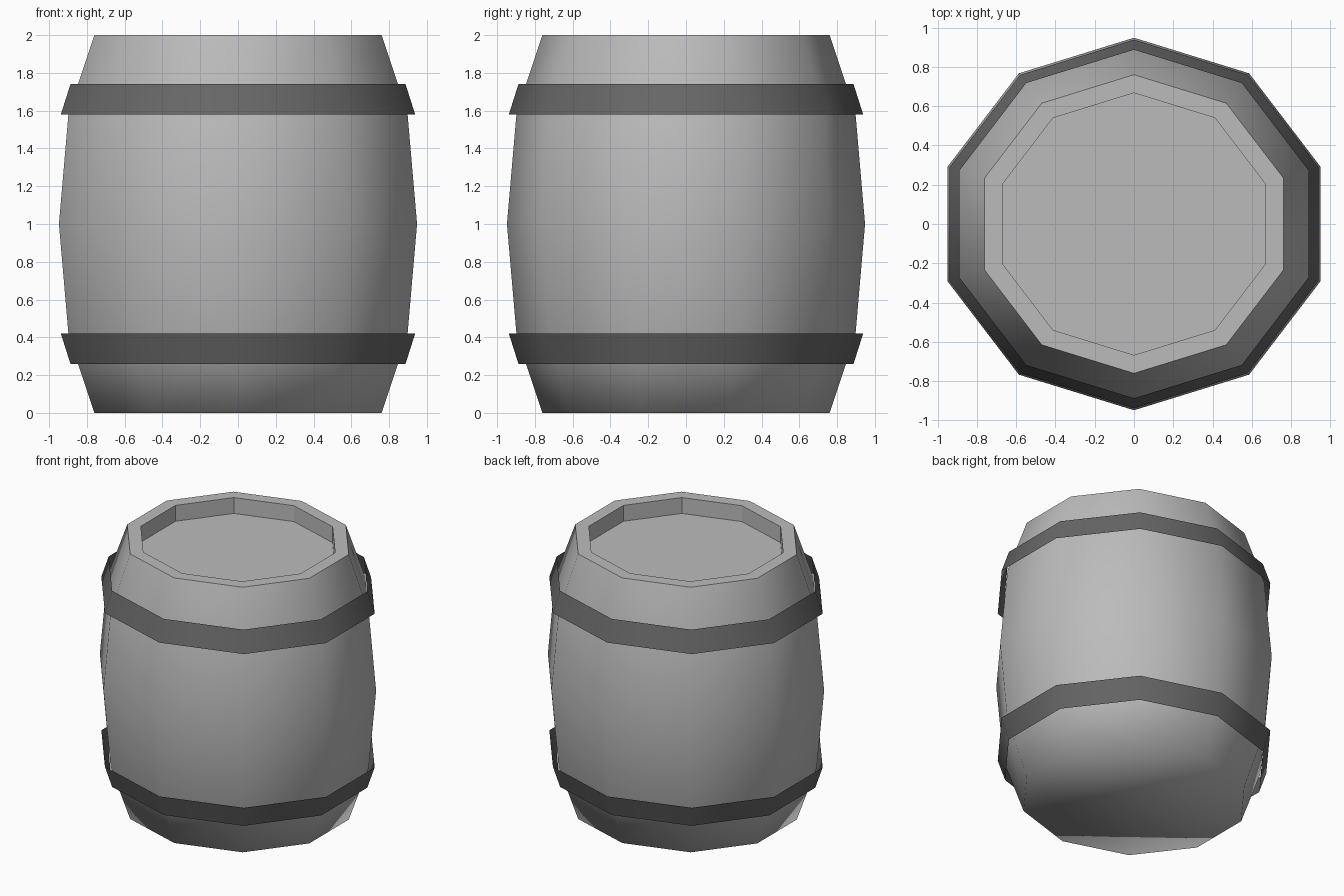
import bpy, bmesh, math

if "Cube" in bpy.data.objects:
    bpy.data.objects.remove(bpy.data.objects["Cube"])

SIDES = 10
Y_SCALE = 0.951                      # equal width and depth for a ten-sided outline
CORNER = math.cos(math.radians(18))  # half width -> corner radius


def material(name, value):
    m = bpy.data.materials.new(name)
    m.diffuse_color = (value, value, value, 1)
    m.use_nodes = True
    m.node_tree.nodes["Principled BSDF"].inputs["Base Color"].default_value = m.diffuse_color
    return m


def lathe(name, profile, mat, smooth_bands, cap_start=False, cap_end=False):
    """Revolve (half width, z) points, listed bottom to top on the outside."""
    bm = bmesh.new()
    rings = []
    for w, z in profile:
        r = w / CORNER
        ring = []
        for k in range(SIDES):
            a = math.radians(18 + 36 * k)
            ring.append(bm.verts.new((r * math.cos(a), r * math.sin(a) * Y_SCALE, z)))
        rings.append(ring)
    for i in range(len(rings) - 1):
        lo, hi = rings[i], rings[i + 1]
        for k in range(SIDES):
            n = (k + 1) % SIDES
            f = bm.faces.new((lo[k], lo[n], hi[n], hi[k]))
            f.smooth = i < smooth_bands
    if cap_start:
        bm.faces.new(rings[0][::-1]).smooth = True
    if cap_end:
        bm.faces.new(rings[-1])
    # keep the top rim crisp
    for e in bm.edges:
        if len(e.link_faces) == 2 and not all(f.smooth for f in e.link_faces):
            e.smooth = False
    me = bpy.data.meshes.new(name)
    bm.to_mesh(me)
    bm.free()
    me.materials.append(mat)
    ob = bpy.data.objects.new(name, me)
    bpy.context.collection.objects.link(ob)
    return ob


wood = material("light grey", 0.5)
iron = material("dark grey", 0.135)

# Barrel body: bulging staves, rim and recessed lid
lathe("barrel_body",
      [(0.76, 0), (0.897, 0.41), (0.948, 1), (0.897, 1.59), (0.76, 2),
       (0.667, 2), (0.667, 1.88)],
      wood, smooth_bands=4, cap_start=True, cap_end=True)

# Hoops: thin open bands standing slightly off the body
lathe("lower_hoop", [(0.887, 0.26), (0.938, 0.42)], iron, 1)
lathe("upper_hoop", [(0.938, 1.58), (0.887, 1.74)], iron, 1)
